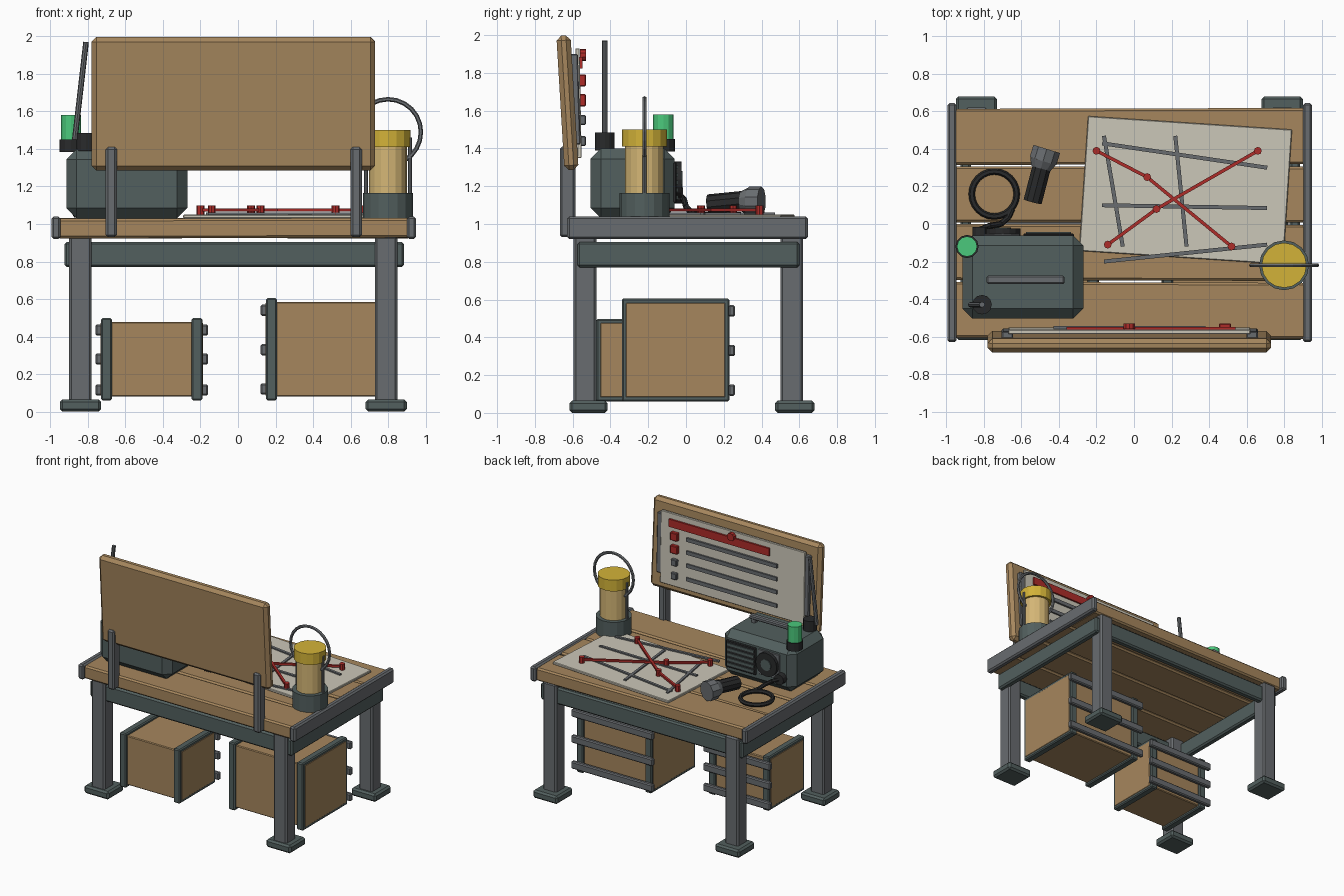
import bpy, bmesh, math, random
from mathutils import Matrix, Vector, Euler

if "Cube" in bpy.data.objects:
    bpy.data.objects.remove(bpy.data.objects["Cube"])

random.seed(4)

def material(name, rgb):
    m = bpy.data.materials.new(name)
    m.diffuse_color = (*rgb, 1)
    m.use_nodes = True
    m.node_tree.nodes["Principled BSDF"].inputs["Base Color"].default_value = m.diffuse_color
    return m

WOOD = material("wood", (0.38, 0.24, 0.11))
DARK = material("dark_metal", (0.085, 0.115, 0.112))
GREY = material("grey_metal", (0.14, 0.15, 0.16))
BLACK = material("black_rubber", (0.022, 0.023, 0.024))
PAPER = material("paper", (0.60, 0.57, 0.48))
RED = material("red", (0.42, 0.025, 0.022))
YELLOW = material("yellow", (0.65, 0.45, 0.04))
GLASS = material("amber_glass", (0.66, 0.47, 0.18))
GREEN = material("green", (0.07, 0.58, 0.2))

def finish(name, bm, mat, matrix):
    mesh = bpy.data.meshes.new(name)
    bm.to_mesh(mesh)
    bm.free()
    mesh.materials.append(mat)
    ob = bpy.data.objects.new(name, mesh)
    ob.matrix_world = matrix
    bpy.context.collection.objects.link(ob)
    return ob

def box(name, lo, hi, mat, bevel=0.012, rot=(0, 0, 0)):
    """Chamfered box from its low and high corner, turned about its centre."""
    lo, hi = Vector(lo), Vector(hi)
    bm = bmesh.new()
    bmesh.ops.create_cube(bm, size=1)
    bmesh.ops.scale(bm, vec=hi - lo, verts=bm.verts)
    if bevel:
        bmesh.ops.bevel(bm, geom=bm.edges[:], offset=bevel, segments=1, affect='EDGES')
    return finish(name, bm, mat, Matrix.Translation((lo + hi) / 2) @ Euler(rot).to_matrix().to_4x4())

def rod(name, a, b, r, mat, sides=12, r2=None):
    """Cylinder or cone from point a to point b."""
    a, b = Vector(a), Vector(b)
    d = b - a
    bm = bmesh.new()
    bmesh.ops.create_cone(bm, cap_ends=True, segments=sides, radius1=r,
                          radius2=r if r2 is None else r2, depth=d.length)
    return finish(name, bm, mat, Matrix.Translation((a + b) / 2) @ d.to_track_quat('Z', 'Y').to_matrix().to_4x4())

def ring(name, loc, major, minor, mat, rot=(0, 0, 0)):
    bpy.ops.mesh.primitive_torus_add(location=loc, rotation=rot, major_radius=major, minor_radius=minor,
                                     major_segments=24, minor_segments=6)
    ob = bpy.context.object
    ob.name = name
    ob.data.materials.append(mat)

def strip(name, a, b, z, w, h, mat):
    """Flat bar lying between two points in plan."""
    (ax, ay), (bx, by) = a, b
    L, cx, cy = math.hypot(bx - ax, by - ay), (ax + bx) / 2, (ay + by) / 2
    box(name, (cx - L / 2, cy - w / 2, z - h / 2), (cx + L / 2, cy + w / 2, z + h / 2), mat, 0,
        (0, 0, math.atan2(by - ay, bx - ax)))

# Table top planks and end caps
for i in range(4):
    y = -0.61 + i * 0.309
    box("top_plank", (-0.96, y, 0.925), (0.915, y + 0.299, 1.03), WOOD, 0.012,
        (0, random.uniform(-0.004, 0.004), random.uniform(-0.004, 0.004)))
for x in (-0.995, 0.90):
    box("end_cap", (x, -0.63, 0.92), (x + 0.05, 0.645, 1.04), GREY)

# Legs, feet and rails
for x in (-0.84, 0.79):
    for y in (-0.535, 0.56):
        box("leg", (x - 0.06, y - 0.06, 0.04), (x + 0.06, y + 0.06, 0.935), GREY)
        box("foot", (x - 0.11, y + 0.017 - 0.105 * (1 if y > 0 else 0.95), 0), (x + 0.11, y + 0.12, 0.065), DARK, 0.014)
for y in (-0.575, 0.545):
    box("long_rail", (-0.90, y, 0.77), (0.85, y + 0.055, 0.905), DARK)
for x in (-0.925, 0.83):
    box("side_rail", (x, -0.575, 0.77), (x + 0.055, 0.60, 0.905), DARK)

# Crates under the table: body, two bands, slats on the inner side
def crate(lo, hi, levels):
    (x0, y0, z0), (x1, y1, z1) = lo, hi
    box("crate_body", (x0 - 0.003, y0 + 0.02, z0 + 0.02), (x1 + 0.003, y1 - 0.02, z1 - 0.02), WOOD, 0.006)
    for x in (x0, x1 - 0.058):
        box("crate_band", (x, y0, z0), (x + 0.058, y1, z1), DARK, 0.008)
    for z in levels:
        box("crate_slat", (x0 - 0.03, y1 - 0.005, z - 0.03), (x1 + 0.03, y1 + 0.03, z + 0.03), GREY, 0.008)

crate((-0.73, -0.475, 0.06), (-0.19, -0.015, 0.498), (0.115, 0.28, 0.435))
crate((0.15, -0.34, 0.06), (0.82, 0.23, 0.605), (0.12, 0.33, 0.54))

# Tilted notice board with posts and backing strips
box("notice_board", (-0.78, -0.665, 1.285), (0.73, -0.59, 1.998), WOOD, 0.025, (0.06, 0, 0))
for x in (-0.705, 0.60):
    box("board_post", (x, -0.668, 0.93), (x + 0.06, -0.585, 1.41), GREY)
    box("board_strip", (x, -0.62, 1.42), (x + 0.06, -0.565, 1.90), GREY, 0.006, (0.03, 0, 0))

# Notice sheet with heading bar, pin, rules and check boxes
box("notice_sheet", (-0.67, -0.58, 1.35), (0.62, -0.558, 1.93), PAPER, 0.003, (0.02, 0, 0))
box("heading_bar", (-0.36, -0.565, 1.823), (0.54, -0.548, 1.885), RED, 0)
rod("heading_pin", (-0.025, -0.56, 1.895), (-0.025, -0.53, 1.895), 0.032, RED, 10)
for i, z in enumerate((1.76, 1.655, 1.55, 1.44)):
    s = 0.032 if i < 2 else 0.026
    box("check_box", (0.485 - s, -0.565, z - s), (0.485 + s, -0.53, z + s), RED if i < 2 else GREY, 0.005)
    box("notice_rule", (-0.43, -0.562, z - 0.015), (0.38, -0.545, z + 0.015), GREY, 0)

# Map sheet with grid bars, routes and pins
box("map_sheet", (-0.27, -0.18, 1.03), (0.82, 0.54, 1.05), PAPER, 0.004, (0, 0, -0.066))
for a, b in (((-0.16, 0.47), (-0.06, -0.12)), ((0.22, 0.47), (0.28, -0.12)), ((-0.17, 0.43), (0.71, 0.30)),
             ((-0.17, 0.10), (0.71, 0.085)), ((-0.16, -0.20), (0.71, -0.11))):
    strip("map_line", a, b, 1.054, 0.021, 0.012, GREY)
for route in (((-0.20, 0.39), (0.07, 0.25), (0.52, -0.12)), ((-0.14, -0.11), (0.12, 0.08), (0.66, 0.39))):
    for a, b in zip(route, route[1:]):
        strip("route_string", a, b, 1.075, 0.018, 0.016, RED)
    for x, y in route:
        rod("map_pin", (x, y, 1.05), (x, y, 1.098), 0.021, RED, 8)

# Lantern
LX, LY = 0.80, -0.22
for name, r, z0, z1, mat in (("lantern_base", 0.133, 1.03, 1.165, DARK), ("lantern_glass", 0.102, 1.16, 1.415, GLASS),
                             ("lantern_cap", 0.12, 1.41, 1.50, YELLOW)):
    rod(name, (LX, LY, z0), (LX, LY, z1), r, mat, 16)
for s in (-1, 1):
    rod("lantern_rod", (LX + s * 0.117, LY, 1.15), (LX + s * 0.117, LY, 1.46), 0.011, GREY, 8)
ring("lantern_handle", (LX, LY, 1.49), 0.175, 0.012, GREY, (math.pi / 2, 0, 0))

# Radio body and carrying handle
box("radio_body", (-0.915, -0.505, 1.03), (-0.27, -0.06, 1.40), DARK, 0.055)
box("radio_handle", (-0.785, -0.32, 1.425), (-0.37, -0.275, 1.458), GREY, 0.008)
for x in (-0.765, -0.42):
    box("handle_stand", (x, -0.315, 1.38), (x + 0.03, -0.28, 1.43), GREY, 0)

# Radio face: grille, panel, speaker, knob
box("grille_plate", (-0.59, -0.075, 1.11), (-0.32, -0.05, 1.33), BLACK, 0.006)
for i in range(5):
    z = 1.14 + i * 0.04
    box("grille_bar", (-0.575, -0.06, z - 0.01), (-0.335, -0.042, z + 0.01), DARK, 0)
box("dial_panel", (-0.80, -0.07, 1.13), (-0.61, -0.052, 1.33), GREY, 0.004)
rod("speaker", (-0.70, -0.065, 1.235), (-0.70, -0.025, 1.235), 0.095, BLACK, 16)
rod("speaker_core", (-0.70, -0.03, 1.235), (-0.70, -0.018, 1.235), 0.045, DARK, 12)
rod("cord_socket", (-0.82, -0.07, 1.15), (-0.82, -0.015, 1.15), 0.042, BLACK, 12)

# Antenna and signal light
rod("antenna_base", (-0.81, -0.43, 1.39), (-0.81, -0.43, 1.485), 0.052, BLACK, 12)
rod("antenna", (-0.87, -0.43, 1.45), (-0.81, -0.43, 1.97), 0.015, GREY, 8)
rod("light_base", (-0.89, -0.12, 1.385), (-0.89, -0.12, 1.45), 0.062, BLACK, 12)
rod("signal_light", (-0.89, -0.12, 1.45), (-0.89, -0.12, 1.58), 0.054, GREEN, 12)

# Coiled cord on the table
ring("cord_coil", (-0.745, 0.16, 1.05), 0.12, 0.017, BLACK)
path = ((-0.82, -0.03, 1.15), (-0.77, -0.01, 1.13), (-0.71, 0.0, 1.09), (-0.67, 0.035, 1.055), (-0.65, 0.08, 1.05))
for a, b in zip(path, path[1:]):
    rod("cord_link", a, b, 0.016, BLACK, 8)

# Torch
rod("torch_body", (-0.54, 0.12, 1.105), (-0.488, 0.32, 1.125), 0.052, BLACK, 10)
rod("torch_head", (-0.497, 0.295, 1.12), (-0.485, 0.335, 1.12), 0.055, GREY, 10, 0.075)
rod("torch_rim", (-0.485, 0.335, 1.12), (-0.465, 0.40, 1.12), 0.078, GREY, 10)
